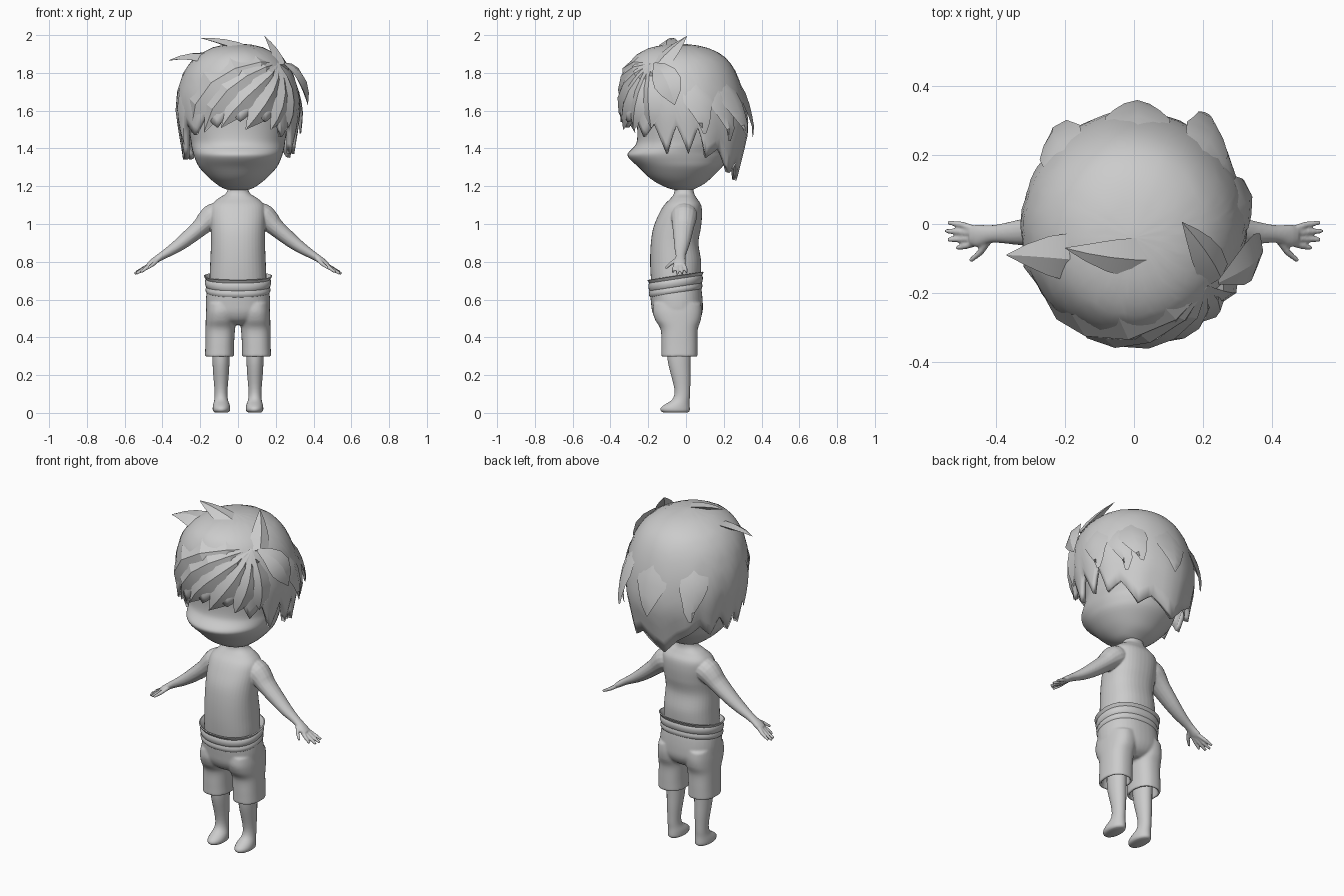
import bpy, bmesh, math
from mathutils import Vector

mat = bpy.data.materials.new("plain grey")
mat.diffuse_color = (0.6, 0.6, 0.6, 1)


def finish(name, bm, angle=35, voxel=0):
    """Turn a bmesh into a shaded object, optionally fused into one skin."""
    bmesh.ops.recalc_face_normals(bm, faces=bm.faces)
    me = bpy.data.meshes.new(name)
    bm.to_mesh(me)
    bm.free()
    me.materials.append(mat)
    me.shade_smooth()
    me.set_sharp_from_angle(angle=math.radians(angle))
    ob = bpy.data.objects.new(name, me)
    bpy.context.collection.objects.link(ob)
    if voxel:
        m = ob.modifiers.new("fuse", 'REMESH')
        m.mode, m.voxel_size, m.use_smooth_shade = 'VOXEL', voxel, True
        s = ob.modifiers.new("soften", 'SMOOTH')
        s.factor, s.iterations = 0.5, 4
    return ob


def smooth(rows, k=4):
    """Curve through rows of numbers, adding k steps between each pair."""
    out = []
    for i in range(len(rows) - 1):
        a, b, c, d = (rows[max(0, min(len(rows) - 1, i + j))] for j in (-1, 0, 1, 2))
        for s in range(k):
            t = s / k
            out.append(tuple(q + .5 * t * (r - p + t * (2 * p - 5 * q + 4 * r - u
                       + t * (3 * (q - r) + u - p))) for p, q, r, u in zip(a, b, c, d)))
    return out + [rows[-1]]


def loft(bm, rings):
    """Skin a list of point rings and cap both ends."""
    rows = [[bm.verts.new(p) for p in r] for r in rings]
    n = len(rows[0])
    for a, b in zip(rows, rows[1:]):
        for i in range(n):
            j = (i + 1) % n
            bm.faces.new((a[i], a[j], b[j], b[i]))
    bm.faces.new(rows[0])
    bm.faces.new(rows[-1])


def oval(x, y, z, rx, ry, n=40, p=1.0, tilt=0.0):
    """Horizontal oval; p below 1 makes it boxier."""
    pts = []
    for i in range(n):
        a = 2 * math.pi * i / n
        c, s = math.cos(a), math.sin(a)
        dx = math.copysign(abs(c) ** p, c) * rx
        dy = math.copysign(abs(s) ** p, s) * ry
        pts.append(Vector((x + dx, y + dy, z + tilt * dy)))
    return pts


def tube(bm, path, side=1, n=16):
    """Limb along (x, y, z, half thickness, half width in y) stations."""
    pts = [Vector((side * q[0], q[1], q[2])) for q in path]
    rings = []
    for i, (c, q) in enumerate(zip(pts, path)):
        d = (pts[min(i + 1, len(pts) - 1)] - pts[max(i - 1, 0)]).normalized()
        wide = (Vector((0, 1, 0)) - d * d.y).normalized()
        up = d.cross(wide)
        rings.append([c + up * q[3] * math.cos(t) + wide * q[4] * math.sin(t)
                      for t in (2 * math.pi * k / n for k in range(n))])
    loft(bm, rings)


# Torso, neck, arms and hands fused into one skin
bm = bmesh.new()
loft(bm, [oval(0, y, z, rx, ry, p=0.88) for z, rx, y, ry in smooth([
    (.62, .14, -.055, .12), (.70, .15, -.055, .13), (.80, .147, -.055, .135),
    (.90, .143, -.06, .126), (.98, .145, -.047, .126), (1.05, .148, -.03, .115),
    (1.10, .14, -.018, .098), (1.135, .105, -.012, .07), (1.16, .066, -.01, .054),
    (1.19, .054, -.01, .05), (1.26, .054, -.01, .05)], 6)])
fingers = [((.46, -.016, .79), (.50, -.002, .765), (.54, .004, .745)),
           ((.465, -.028, .787), (.51, -.022, .757), (.548, -.02, .737)),
           ((.46, -.042, .787), (.505, -.044, .757), (.54, -.046, .737)),
           ((.455, -.053, .79), (.488, -.064, .765), (.515, -.07, .745)),
           ((.42, -.045, .815), (.447, -.083, .788), (.476, -.107, .766))]
for s in (1, -1):
    tube(bm, smooth([(.06, -.01, 1.06, .05, .06), (.125, -.01, 1.045, .066, .07),
                     (.165, -.012, 1.015, .058, .064), (.20, -.015, .981, .047, .057),
                     (.28, -.02, .914, .038, .045), (.34, -.025, .87, .030, .036),
                     (.395, -.028, .836, .022, .027), (.425, -.03, .817, .019, .027),
                     (.455, -.034, .796, .017, .033), (.475, -.034, .783, .012, .027)], 3), s)
    for a, b, c in fingers:
        tube(bm, [(*a, .012, .0105), (*b, .0105, .0095), (*c, .0075, .0065)], s, 10)
finish("torso_and_arms", bm, voxel=.0045)

# Lower legs with feet
for s, side in ((1, "left"), (-1, "right")):
    bm = bmesh.new()
    loft(bm, [oval(s * x, y, z, rx, ry, 24) for x, y, z, rx, ry in smooth([
        (.088, -.055, .002, .034, .064), (.088, -.057, .01, .044, .076),
        (.088, -.057, .026, .046, .077), (.088, -.046, .045, .043, .065),
        (.089, -.030, .065, .037, .049), (.09, -.021, .09, .034, .042),
        (.09, -.020, .13, .035, .042), (.09, -.026, .19, .040, .050),
        (.09, -.034, .25, .044, .058), (.09, -.037, .31, .046, .062),
        (.09, -.037, .42, .046, .062)], 2)])
    finish(side + "_leg", bm, 60)

# Shorts: hips and two hollow legs fused together
bm = bmesh.new()
loft(bm, [oval(0, y, z, rx, ry, p=0.88) for z, rx, y, ry in smooth([
    (.465, .06, -.04, .07), (.49, .12, -.043, .11), (.53, .163, -.045, .132),
    (.58, .17, -.048, .137), (.64, .166, -.053, .137), (.68, .155, -.055, .132)])])
for s in (1, -1):
    outer = smooth([(.098, -.035, .296, .077, .096), (.097, -.035, .36, .076, .096),
                    (.094, -.036, .44, .078, .098), (.091, -.042, .49, .080, .12),
                    (.088, -.046, .535, .081, .13), (.086, -.046, .58, .078, .126)])
    inner = [(.095, -.035, .42, .055, .07), (.097, -.035, .33, .061, .08),
             (.098, -.035, .296, .064, .083)]
    loft(bm, [oval(s * x, y, z, rx, ry, p=0.85) for x, y, z, rx, ry in inner + outer])
finish("shorts", bm, voxel=.007)

# Rolled waistband, higher at the back
bm = bmesh.new()
loft(bm, [oval(0, -.055, z, .165 * k, .136 * k, 40, .88, .15) for z, k in [
    (.632, .98), (.642, 1.035), (.655, 1.045), (.667, 1.015), (.672, 1.04),
    (.69, 1.065), (.703, 1.05), (.708, 1.03), (.724, 1.10), (.726, 1.06),
    (.706, .97), (.68, .9)]])
finish("waistband", bm, 40)

# Head with a protruding wide muzzle
bm = bmesh.new()
loft(bm, [oval(0, y, z, rx, ry, 48, .95) for z, rx, y, ry in smooth([
    (1.178, .04, -.01, .04), (1.19, .08, -.02, .075), (1.215, .118, -.025, .125),
    (1.25, .16, -.03, .17), (1.30, .205, -.03, .22), (1.335, .223, -.04, .25),
    (1.36, .233, -.045, .264), (1.38, .239, -.042, .262), (1.41, .246, -.024, .25),
    (1.44, .25, -.01, .25), (1.5, .26, -.004, .254), (1.6, .268, 0, .265),
    (1.72, .262, 0, .262), (1.82, .22, -.01, .225), (1.89, .14, -.02, .15),
    (1.92, .05, -.02, .05)], 3)])
finish("head", bm, 60)

# Hair cap: height, half width, front and back extents
PROFILE = [(1.2, .25, -.25, .25), (1.4, .29, -.30, .305), (1.5, .312, -.325, .33),
           (1.6, .328, -.338, .322), (1.7, .322, -.34, .303), (1.8, .29, -.325, .268),
           (1.86, .25, -.295, .23), (1.9, .205, -.26, .19), (1.935, .135, -.19, .11),
           (1.95, .07, -.11, .04), (1.956, .001, -.041, -.039)]
# Ragged hem: angle in degrees and height, tips and notches in turn
HEM = [(2, 1.37), (11, 1.51), (20, 1.35), (34, 1.40), (54, 1.27), (70, 1.32),
       (100, 1.23), (116, 1.31), (130, 1.36), (141, 1.40), (152, 1.34), (163, 1.44),
       (175, 1.34), (187, 1.42), (196, 1.34), (211, 1.53), (224, 1.47), (238, 1.57),
       (250, 1.51), (262, 1.59), (272, 1.54), (284, 1.59), (296, 1.54), (307, 1.58),
       (317, 1.46), (329, 1.53), (340, 1.37), (351, 1.52)]


def cap(a, z, k=1.0):
    """Point on the hair surface at an angle and height."""
    for lo, hi in zip(PROFILE, PROFILE[1:]):
        if z <= hi[0]:
            break
    t = max(0, min(1, (z - lo[0]) / (hi[0] - lo[0])))
    rx, f, b = (lo[i] + (hi[i] - lo[i]) * t for i in (1, 2, 3))
    return Vector((math.cos(a) * rx * k,
                   (f + b) / 2 + math.sin(a) * (b - f) / 2 * k, z))


bm = bmesh.new()
ROWS, TOP = 16, 1.956
cols = []
for i, (d, z) in enumerate(HEM):
    d2, z2 = HEM[(i + 1) % len(HEM)]
    d2 += 360 if d2 < d else 0
    f = (1.05, 1.0) if i % 2 == 0 else (1.0, 1.05)
    for t in (0, 1 / 3, 2 / 3):
        cols.append((d + (d2 - d) * t, z + (z2 - z) * t, f[0] + (f[1] - f[0]) * t))
grid = []
for d, zb, flare in cols:
    col = []
    for r in range(1, ROWS + 1):
        t = r / ROWS
        z = TOP - (TOP - zb) * (1 - math.cos(t * math.pi / 2)) ** 1.05
        col.append(bm.verts.new(cap(math.radians(d), z, 1 + (flare - 1) * t ** 5)))
    grid.append(col)
pole = bm.verts.new((0, -.04, TOP))
for a, b in zip(grid, grid[1:] + grid[:1]):
    bm.faces.new((pole, a[0], b[0]))
    for r in range(ROWS - 1):
        bm.faces.new((a[r], a[r + 1], b[r + 1], b[r]))
hair = finish("hair_cap", bm, 45)
sol = hair.modifiers.new("thickness", 'SOLIDIFY')
sol.thickness, sol.offset = .025, -1


def lock(bm, base, mid, tip, width, thick=.02, shape=(.1, .55, .9, 1, .7, .02), hug=None):
    """Tapered ridged blade of hair; hug gives its lift off the cap at base and tip."""
    p0, p1, p2 = Vector(base), Vector(mid), Vector(tip)

    def drape(p, k):
        return cap(math.atan2(p.y + .01, p.x), p.z, k) if hug else p
    rings = []
    for i, w in enumerate(shape):
        t = i / (len(shape) - 1)
        c = p0 * (1 - t) ** 2 + p1 * 2 * t * (1 - t) + p2 * t * t
        k = hug[0] + (hug[1] - hug[0]) * t if hug else 1
        c = drape(c, k)
        d = ((p1 - p0) * (1 - t) + (p2 - p1) * t).normalized()
        out = c - Vector((0, -.02, 1.62))
        out = (out - d * out.dot(d)).normalized()
        side = d.cross(out).normalized() * width * w
        rings.append([drape(c + side, k - .01), c + out * thick * w,
                      drape(c - side, k - .01), c - out * thick * w])
    loft(bm, rings)


# Fringe sweeping out from one parting point
bm = bmesh.new()
ROOT = (.245, -.17, 1.85)
for mid, tip, w in [((-.12, -.30, 1.90), (-.26, -.21, 1.48), .10),
                    ((-.04, -.34, 1.82), (-.18, -.27, 1.485), .085),
                    ((.06, -.34, 1.72), (-.09, -.32, 1.51), .07),
                    ((.16, -.32, 1.66), (.04, -.32, 1.50), .07),
                    ((.25, -.26, 1.64), (.17, -.27, 1.50), .07),
                    ((.30, -.19, 1.68), (.27, -.19, 1.51), .07)]:
    lock(bm, ROOT, mid, tip, w, hug=(1.0, 1.03))
lock(bm, ROOT, (.36, -.10, 1.80), (.37, -.06, 1.63), .075, .02)
finish("fringe", bm, 20)

# Loose tufts on the crown
bm = bmesh.new()
SPIKE = (.9, 1, .8, .45, .02)
for base, mid, tip, w in [((-.12, -.10, 1.87), (-.25, -.09, 1.905), (-.37, -.09, 1.865), .075),
                          ((.06, -.10, 1.92), (-.07, -.10, 1.97), (-.20, -.07, 1.985), .06),
                          ((.24, -.15, 1.83), (.20, -.07, 1.92), (.14, .005, 1.995), .055)]:
    lock(bm, base, mid, tip, w, .022, SPIKE)
finish("crown_tufts", bm, 25)

# Overlapping flicks lying against the sides and back
bm = bmesh.new()
for base, mid, tip, w, lift in [
        ((.01, .28, 1.75), (.01, .33, 1.6), (.01, .33, 1.46), .10, 1.11),
        ((.18, .20, 1.75), (.21, .24, 1.6), (.21, .28, 1.47), .08, 1.22),
        ((-.18, .20, 1.75), (-.22, .24, 1.6), (-.22, .24, 1.46), .08, 1.16),
        ((.29, .06, 1.75), (.32, .07, 1.62), (.32, .07, 1.48), .08, 1.12),
        ((.25, .18, 1.72), (.27, .2, 1.6), (.27, .22, 1.44), .07, 1.1),
        ((-.28, -.10, 1.72), (-.31, -.12, 1.6), (-.29, -.14, 1.42), .07, 1.06)]:
    lock(bm, base, mid, tip, w, .012, (.5, .95, 1, .7, .4, .02), (.97, lift))
finish("hair_flicks", bm, 40)
